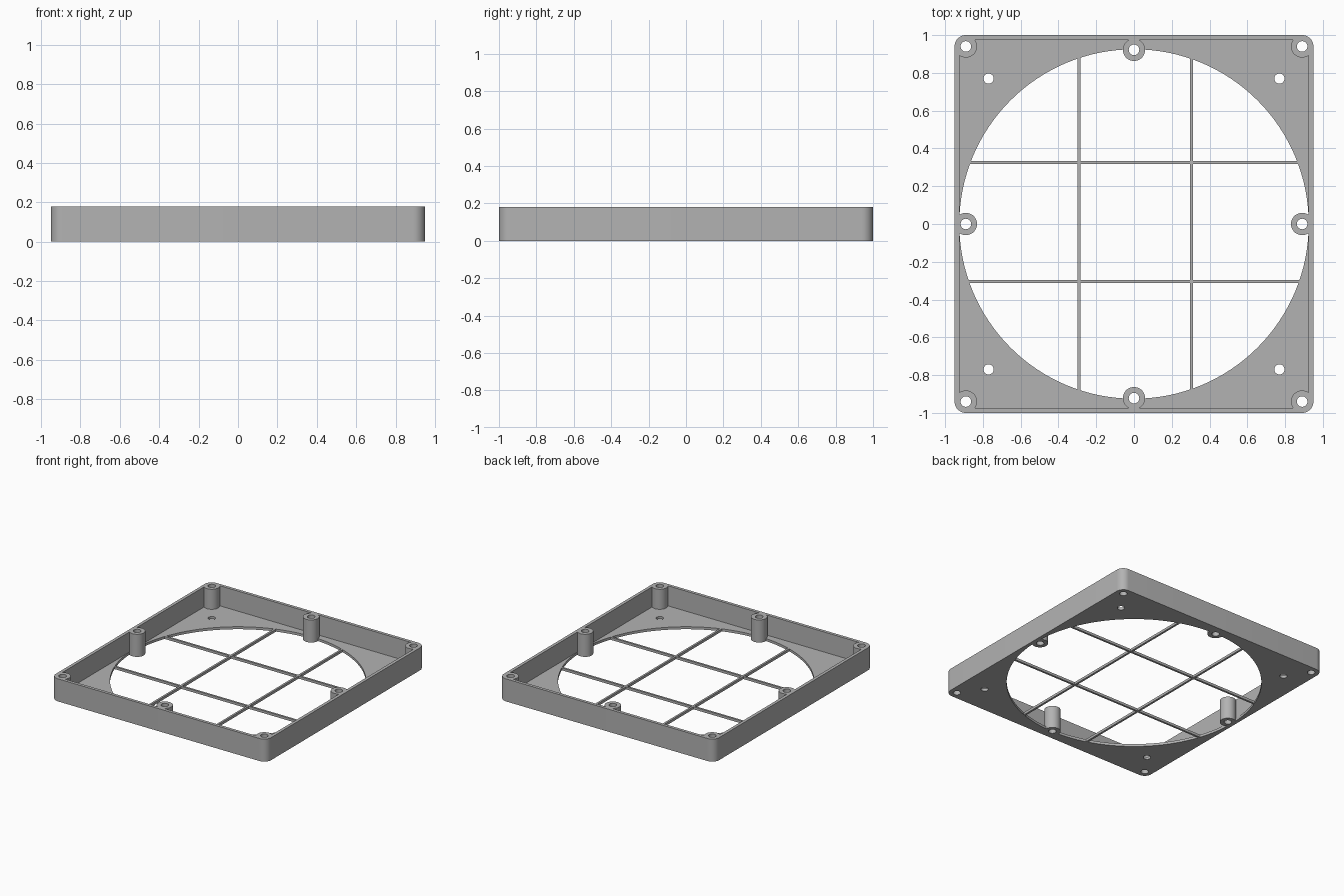
import bpy
import bmesh
from math import cos, sin, pi, sqrt

cube = bpy.data.objects.get("Cube")
if cube:
    bpy.data.objects.remove(cube, do_unlink=True)

HALF_X, HALF_Y, HEIGHT = 0.95, 1.0, 0.18
WALL, FLOOR, OPENING = 0.025, 0.02, 0.925
BOSS, BORE, SCREW = 0.059, 0.028, 0.027
BAR = 0.016

grey = bpy.data.materials.new("matte grey")
grey.use_nodes = True
colour = (0.45, 0.45, 0.45, 1)
grey.diffuse_color = colour
grey.node_tree.nodes["Principled BSDF"].inputs["Base Color"].default_value = colour


def circle(x, y, r, n):
    return [(x + r * cos(2 * pi * i / n), y + r * sin(2 * pi * i / n)) for i in range(n)]


def rounded_rect(hx, hy, r, steps=10):
    pts = []
    for k, (sx, sy) in enumerate([(1, 1), (-1, 1), (-1, -1), (1, -1)]):
        for i in range(steps + 1):
            a = (k + i / steps) * pi / 2
            pts.append((sx * (hx - r) + r * cos(a), sy * (hy - r) + r * sin(a)))
    return pts


def rect(x, y, hx, hy):
    return [(x - hx, y - hy), (x + hx, y - hy), (x + hx, y + hy), (x - hx, y + hy)]


def prism(name, outlines, z0, z1):
    """Extrude one or more separate outlines from z0 to z1."""
    bm = bmesh.new()
    for pts in outlines:
        face = bm.faces.new([bm.verts.new((x, y, z0)) for x, y in pts])
        top = bmesh.ops.extrude_face_region(bm, geom=[face])["geom"]
        for v in top:
            if isinstance(v, bmesh.types.BMVert):
                v.co.z = z1
    bmesh.ops.recalc_face_normals(bm, faces=bm.faces)
    mesh = bpy.data.meshes.new(name)
    bm.to_mesh(mesh)
    bm.free()
    mesh.materials.append(grey)
    obj = bpy.data.objects.new(name, mesh)
    bpy.context.collection.objects.link(obj)
    return obj


def combine(target, tool, operation):
    """Apply a boolean and discard the helper."""
    tool.hide_render = True
    mod = target.modifiers.new("combine", "BOOLEAN")
    mod.operation, mod.object, mod.solver = operation, tool, "EXACT"
    bpy.context.view_layer.objects.active = target
    bpy.ops.object.modifier_apply(modifier=mod.name)
    bpy.data.objects.remove(tool, do_unlink=True)


# Shallow tray with rounded corners and a large round opening
frame = prism("fan_frame", [rounded_rect(HALF_X, HALF_Y, 0.06)], 0, HEIGHT)
pocket = prism("pocket", [rounded_rect(HALF_X - WALL, HALF_Y - WALL, 0.035)], FLOOR, HEIGHT + 0.1)
combine(frame, pocket, "DIFFERENCE")
combine(frame, prism("opening", [circle(0, 0, OPENING, 128)], -0.1, FLOOR + 0.05), "DIFFERENCE")

# Guard bars across the opening
bars = []
for x in (-0.29, 0.305):
    bars.append(prism("bar", [rect(x, 0, BAR / 2, sqrt(OPENING**2 - x**2) + 0.015)], 0, FLOOR))
for y in (-0.305, 0.325):
    bars.append(prism("bar", [rect(0, y, sqrt(OPENING**2 - y**2) + 0.015, BAR / 2)], 0, FLOOR))
for bar in bars:
    combine(frame, bar, "UNION")

# Screw bosses at the corners and the middle of each side
signs = (-1, 1)
spots = [(0.89 * i, 0.94 * j) for i in signs for j in signs]
spots += [(0.89 * i, 0) for i in signs] + [(0, 0.922 * j) for j in signs]
combine(frame, prism("bosses", [circle(x, y, BOSS, 40) for x, y in spots], 0, HEIGHT), "UNION")

# Bores through the bosses and four small floor holes
holes = [circle(x, y, BORE, 28) for x, y in spots]
holes += [circle(0.77 * i, 0.77 * j, SCREW, 28) for i in signs for j in signs]
combine(frame, prism("bores", holes, -0.1, HEIGHT + 0.1), "DIFFERENCE")

# Smooth the curved walls and keep the rims sharp
bpy.ops.object.select_all(action="DESELECT")
frame.select_set(True)
bpy.context.view_layer.objects.active = frame
bpy.ops.object.shade_smooth_by_angle(angle=pi / 6)
